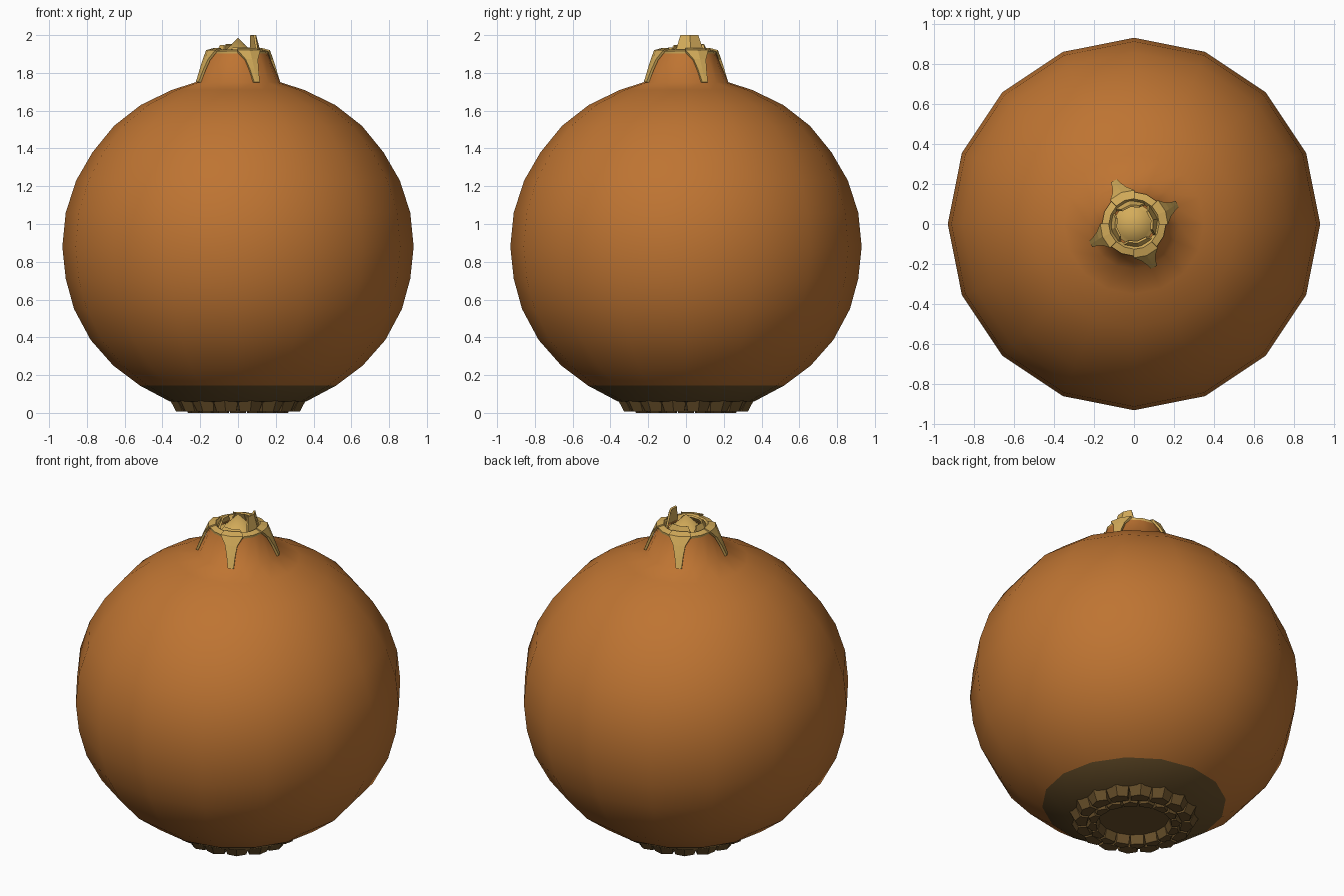
import bpy, bmesh, math
from math import sin, cos, radians

old = bpy.data.objects.get("Cube")
if old:
    bpy.data.objects.remove(old, do_unlink=True)


def linear(c):
    c /= 255
    return c / 12.92 if c <= 0.04045 else ((c + 0.055) / 1.055) ** 2.4


def material(name, rgb):
    m = bpy.data.materials.new(name)
    m.use_nodes = True
    col = [linear(c) for c in rgb] + [1]
    m.diffuse_color = col
    bsdf = m.node_tree.nodes["Principled BSDF"]
    bsdf.inputs["Base Color"].default_value = col
    bsdf.inputs["Roughness"].default_value = 0.9
    return m


SKIN = material("orange_skin", (190, 116, 50))
DARK = material("dark_root_brown", (106, 81, 43))
TAN = material("dry_tan", (212, 172, 90))


def polar(r, deg, z):
    a = radians(deg)
    return (r * cos(a), r * sin(a), z)


def finish(bm, name, mats, smooth=None):
    bmesh.ops.remove_doubles(bm, verts=bm.verts, dist=0.0005)
    bmesh.ops.recalc_face_normals(bm, faces=bm.faces)
    me = bpy.data.meshes.new(name)
    bm.to_mesh(me)
    bm.free()
    ob = bpy.data.objects.new(name, me)
    bpy.context.collection.objects.link(ob)
    for m in mats:
        me.materials.append(m)
    if smooth:
        bpy.ops.object.select_all(action='DESELECT')
        ob.select_set(True)
        bpy.context.view_layer.objects.active = ob
        bpy.ops.object.shade_smooth_by_angle(angle=radians(smooth))
    return ob


def lathe(name, profile, mats, smooth=45, sides=16):
    bm = bmesh.new()
    rings = [[bm.verts.new(polar(max(r, 0.0001), 360 * i / sides, z))
              for i in range(sides)] for r, z in profile]
    for low, high in zip(rings, rings[1:]):
        for i in range(sides):
            j = (i + 1) % sides
            bm.faces.new((low[i], low[j], high[j], high[i]))
    return finish(bm, name, mats, smooth)


def thicken(ob, amount):
    mod = ob.modifiers.new("thickness", 'SOLIDIFY')
    mod.thickness = amount
    mod.offset = 0


# Bulb with its neck; the lowest band is dark
bulb = lathe("bulb", [
    (0, 0.07), (0.22, 0.05), (0.36, 0.06), (0.52, 0.145), (0.66, 0.25),
    (0.78, 0.386), (0.868, 0.55), (0.912, 0.71), (0.93, 0.88), (0.912, 1.06),
    (0.857, 1.23), (0.77, 1.38), (0.656, 1.52), (0.515, 1.63), (0.35, 1.71),
    (0.225, 1.75), (0.155, 1.91), (0.1, 1.9)], [SKIN, DARK], 50)
for face in bulb.data.polygons:
    face.material_index = int(face.center.z < 0.14)

# Root crown: a ring of tapered lumps, in two rows
STEP = 22.5
bm = bmesh.new()


def lump(angle, inner, outer, top, bottom, spread):
    def ring(r0, r1, half, z):
        pts = [(r0, -half), (r1 - 0.02, -half), (r1, 0), (r1 - 0.02, half), (r0, half)]
        return [bm.verts.new(polar(r, angle + d, z)) for r, d in pts]
    up = ring(inner - 0.02, outer + 0.03, spread, top)
    down = ring(inner, outer, spread * 0.86, bottom)
    bm.faces.new(up)
    bm.faces.new(down)
    for i in range(5):
        j = (i + 1) % 5
        bm.faces.new((up[i], up[j], down[j], down[i]))


for i in range(16):
    lump((i + 0.5) * STEP, 0.27, 0.335, 0.065, 0.008, STEP / 2)
    lump(i * STEP, 0.215, 0.265, 0.065, 0, STEP / 2)
finish(bm, "root_crown", [DARK])

# Dry rim around the cut neck, and the pointed core inside
lathe("neck_rim", [(0.157, 1.885), (0.16, 1.915), (0.125, 1.925),
                   (0.105, 1.895), (0.155, 1.885), (0.157, 1.885)], [TAN], 30)
lathe("neck_core", [(0.11, 1.89), (0.08, 1.905), (0, 1.985)], [TAN], 30)

# Four peeled strips folded down over the neck
bm = bmesh.new()
for k in range(4):
    mid = 22 + 90 * k
    rows = []
    for r, z, half, shift in [(0.125, 1.925, 23, 0), (0.165, 1.915, 23, 0),
                              (0.184, 1.87, 11, 1), (0.205, 1.82, 7, 2),
                              (0.232, 1.75, 4, 3)]:
        rows.append([bm.verts.new(polar(r, mid + shift + d, z))
                     for d in (-half, 0, half)])
    for a, b in zip(rows, rows[1:]):
        for i in range(2):
            bm.faces.new((a[i], a[i + 1], b[i + 1], b[i]))
thicken(finish(bm, "peeled_strips", [TAN]), 0.014)

# Upright scraps of dry skin, one taller than the rest
bm = bmesh.new()
for k, top in enumerate((2.0, 1.95, 1.945, 1.93)):
    mid = 12 + 90 * k
    low = [bm.verts.new(polar(0.12, mid + d, 1.895)) for d in (-42, 0, 42)]
    high = [bm.verts.new(polar(0.092, mid + d, top)) for d in (-30, 0, 30)]
    for i in range(2):
        bm.faces.new((low[i], low[i + 1], high[i + 1], high[i]))
thicken(finish(bm, "upright_scraps", [TAN]), 0.012)
